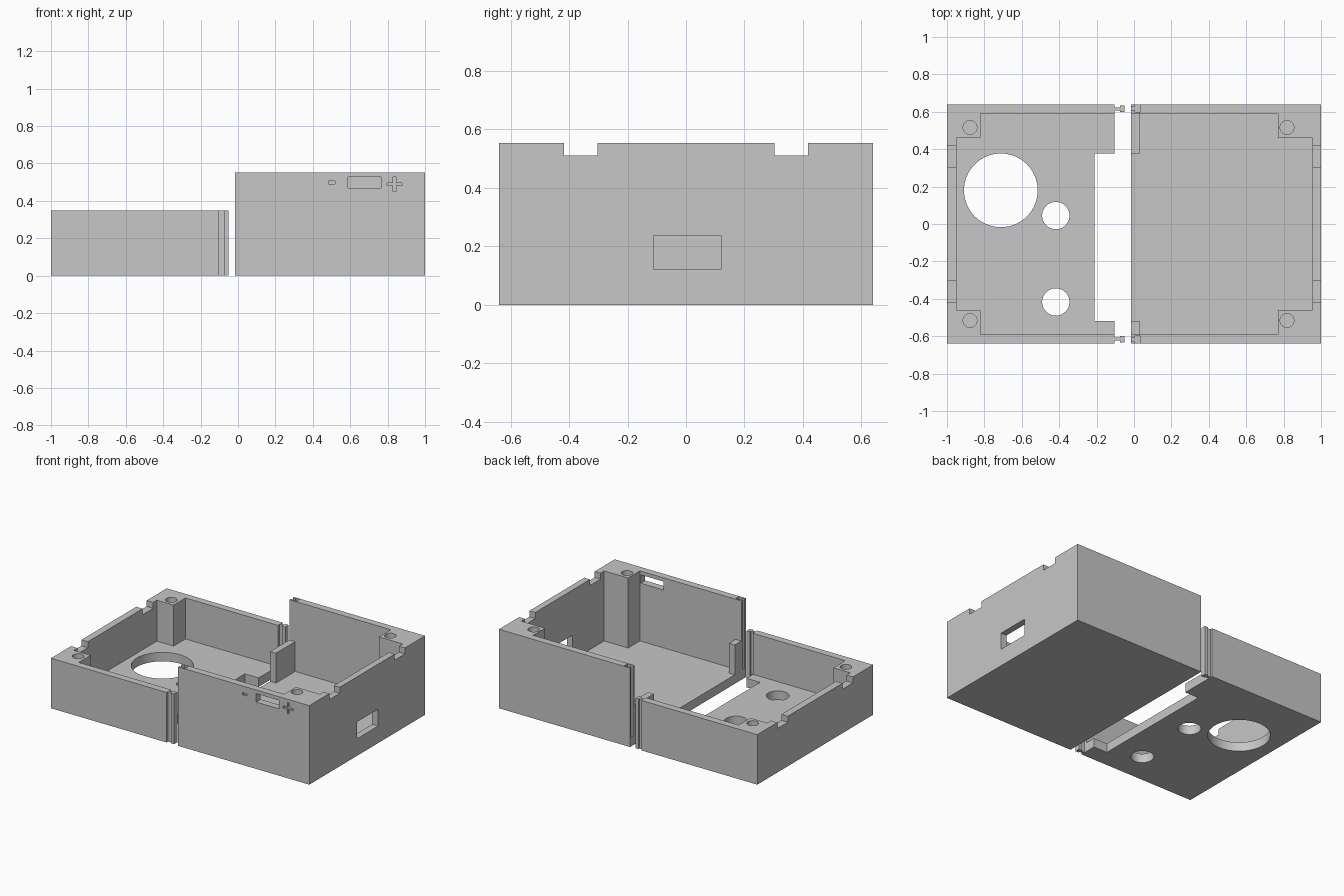
import bpy, bmesh, math
from mathutils import Matrix

if "Cube" in bpy.data.objects:
    bpy.data.objects.remove(bpy.data.objects["Cube"])

grey = bpy.data.materials.new("grey plastic")
grey.diffuse_color = (0.57, 0.57, 0.57, 1)
grey.use_nodes = True
grey.node_tree.nodes["Principled BSDF"].inputs["Base Color"].default_value = grey.diffuse_color

Y = 0.64        # half depth of both shells
YI = 0.59       # inner face of the side walls
FLOOR = 0.063   # floor thickness
TALL = 0.553    # height of the tall shell


def finish(name, bm):
    mesh = bpy.data.meshes.new(name)
    bm.to_mesh(mesh)
    bm.free()
    mesh.materials.append(grey)
    ob = bpy.data.objects.new(name, mesh)
    bpy.context.collection.objects.link(ob)
    return ob


def box(name, x, y, z):
    bm = bmesh.new()
    bmesh.ops.create_cube(bm, size=1)
    for v in bm.verts:
        for i, (lo, hi) in enumerate((x, y, z)):
            v.co[i] = lo if v.co[i] < 0 else hi
    return finish(name, bm)


def rod(name, x, y, z, r, sides=48):
    bm = bmesh.new()
    bmesh.ops.create_cone(bm, cap_ends=True, segments=sides, radius1=r, radius2=r,
                          depth=z[1] - z[0],
                          matrix=Matrix.Translation((x, y, (z[0] + z[1]) / 2)))
    return finish(name, bm)


def combine(ob, others, op="DIFFERENCE"):
    # Bake the booleans one after another, then drop the helper shapes
    for other in others:
        mod = ob.modifiers.new("bool", "BOOLEAN")
        mod.operation, mod.solver, mod.object = op, "EXACT", other
        bpy.context.view_layer.update()
        dg = bpy.context.evaluated_depsgraph_get()
        baked = bpy.data.meshes.new_from_object(ob.evaluated_get(dg))
        ob.modifiers.clear()
        ob.data = baked
        bpy.data.objects.remove(other)


def smooth(ob):
    bpy.ops.object.select_all(action="DESELECT")
    ob.select_set(True)
    bpy.context.view_layer.objects.active = ob
    bpy.ops.object.shade_smooth_by_angle(angle=math.radians(30))


def shell_cutters(wall, post, open_x, hole_x, h):
    """Cavity around two corner posts, post holes and rim notches."""
    s = 1 if wall > 0 else -1
    span = lambda a, b: (min(a, b), max(a, b))
    up = (FLOOR, h + 0.1)
    cuts = [box("cavity_wide", span(open_x, post), (-YI, YI), up),
            box("cavity_long", span(open_x, wall), (-0.459, 0.459), up)]
    for side in (-1, 1):
        cuts.append(rod("post_hole", hole_x, side * 0.516, (h - 0.2, h + 0.1), 0.037, 32))
        cuts.append(box("rim_notch", span(wall - s * 0.02, s * 1.1),
                        span(side * 0.303, side * 0.418), (h - 0.042, h + 0.1)))
    return cuts


# Low shell: floor with three round holes and an open slot at the joint
low = box("low_shell", (-1, -0.105), (-Y, Y), (0, 0.35))
cuts = shell_cutters(-0.95, -0.82, 0.1, -0.877, 0.35)
cuts.append(box("floor_slot", (-0.211, 0.1), (-0.518, 0.378), (-0.1, 0.2)))
for x, y, r in ((-0.712, 0.18, 0.197), (-0.418, 0.045, 0.073), (-0.418, -0.417, 0.073)):
    cuts.append(rod("floor_hole", x, y, (-0.1, 0.2), r, 64))
combine(low, cuts)
smooth(low)

# T-shaped tongues on the ends of the low shell's side walls
for side, label in ((-1, "front"), (1, "back")):
    for part, x, half in (("neck", (-0.106, -0.074), 0.008), ("head", (-0.076, -0.051), 0.0175)):
        c = side * 0.616
        box(f"{label}_tongue_{part}", x, (c - half, c + half), (0, 0.35))

# Tall shell: front slot, end window and rim
tall = box("tall_shell", (-0.015, 1), (-Y, Y), (0, TALL))
cuts = shell_cutters(0.955, 0.77, -0.2, 0.818, TALL)
cuts.append(box("front_slot", (0.589, 0.764), (-0.8, -0.56), (0.468, 0.527)))
cuts.append(box("end_window", (0.9, 1.1), (-0.111, 0.12), (0.12, 0.237)))
# Engraved polarity marks
mark = (-0.8, -Y + 0.012)
cuts.append(box("minus_mark", (0.483, 0.518), mark, (0.491, 0.506)))
cuts.append(box("plus_bar", (0.797, 0.876), mark, (0.483, 0.497)))
cuts.append(box("plus_post", (0.83, 0.844), mark, (0.451, 0.529)))
# Grooves that take the tongues
for side in (-1, 1):
    c = side * 0.617
    cuts.append(box("groove_neck", (-0.1, 0.012), (c - 0.01, c + 0.01), (FLOOR, 0.7)))
    cuts.append(box("groove_head", (0.005, 0.035), (c - 0.019, c + 0.019), (FLOOR, 0.7)))
combine(tall, cuts)
# Short stubs beside the open joint
combine(tall, [box("back_stub", (-0.015, 0.03), (0.378, 0.595), (0.03, 0.272)),
               box("front_stub", (-0.015, 0.03), (-0.595, -0.518), (0.03, 0.272))], "UNION")
smooth(tall)
